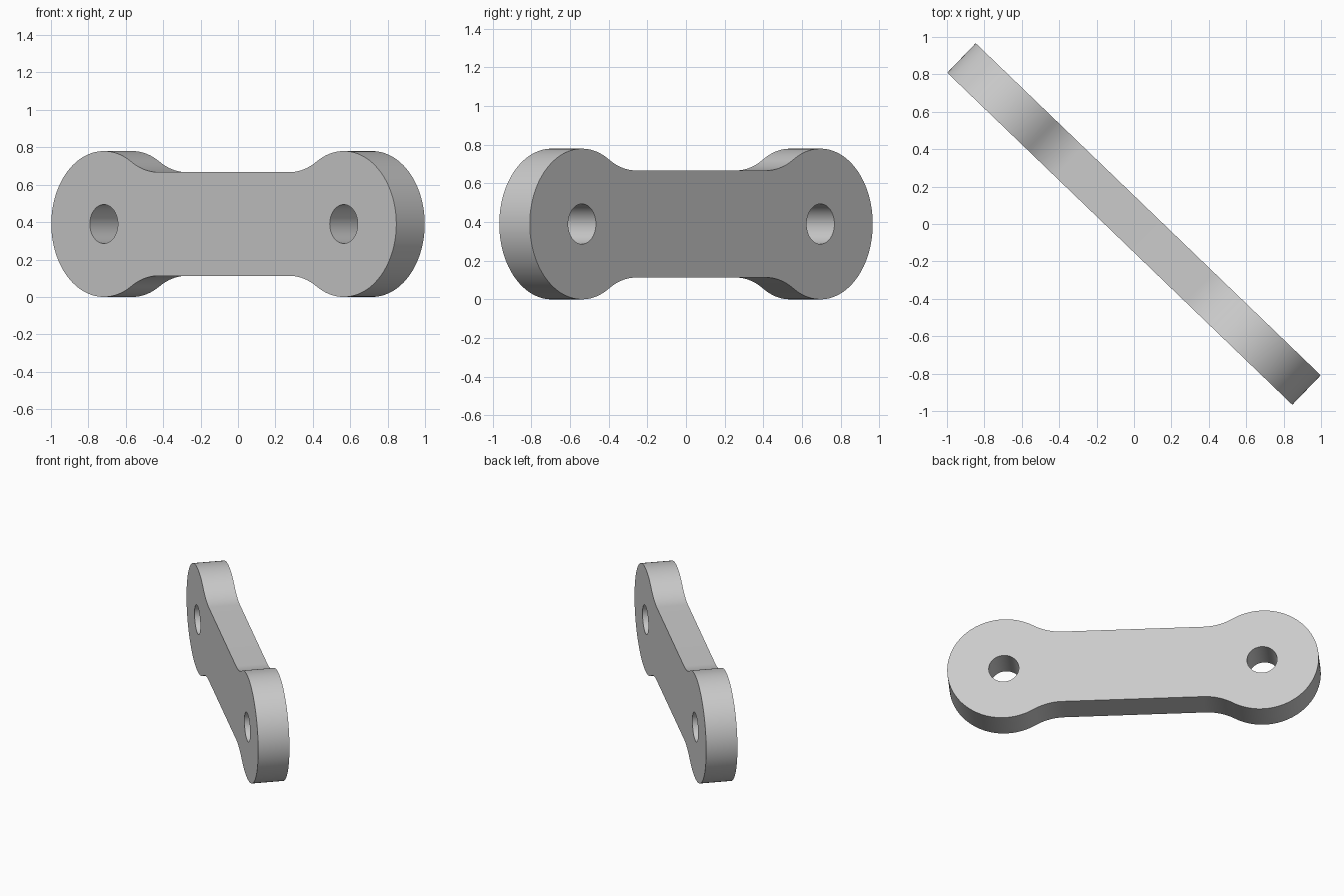
import bpy
import bmesh
from math import atan2, cos, sin, pi, sqrt, radians
from mathutils import Matrix, Vector

cube = bpy.data.objects.get("Cube")
if cube:
    bpy.data.objects.remove(cube, do_unlink=True)

HEAD_R = 0.39       # rounded ends
HOLE_R = 0.104
HOLE_X = 0.89       # pivot distance from the middle
WAIST = 0.277       # half height of the straight bar
FILLET_R = 0.39
THICK = 0.219
YAW = radians(-43.9)


def arc(cx, cy, r, start, end, steps):
    return [(cx + r * cos(start + (end - start) * i / steps),
             cy + r * sin(start + (end - start) * i / steps)) for i in range(steps + 1)]


# One quarter of the outline: end arc, then the fillet into the waist
fillet_y = WAIST + FILLET_R
fillet_x = HOLE_X - sqrt((HEAD_R + FILLET_R) ** 2 - fillet_y ** 2)
touch = atan2(fillet_y, fillet_x - HOLE_X)
quarter = arc(HOLE_X, 0, HEAD_R, 0, touch, 32)
quarter += arc(fillet_x, fillet_y, FILLET_R, touch - pi, -pi / 2, 12)[1:]

# Mirror the quarter into the full closed outline
half = quarter + [(-x, y) for x, y in reversed(quarter)]
outline = half + [(x, -y) for x, y in reversed(half[1:-1])]
holes = [arc(s * HOLE_X, 0, HOLE_R, 0, 2 * pi, 48)[:-1] for s in (-1, 1)]

# Fill the outline around the pivot holes and extrude it to a plate
bm = bmesh.new()
edges = []
for loop in [outline] + holes:
    verts = [bm.verts.new((x, -THICK / 2, z)) for x, z in loop]
    edges += [bm.edges.new((a, b)) for a, b in zip(verts, verts[1:] + verts[:1])]
bmesh.ops.triangle_fill(bm, edges=edges, use_beauty=True, normal=Vector((0, -1, 0)))
result = bmesh.ops.extrude_face_region(bm, geom=bm.faces[:], use_keep_orig=True)
moved = [g for g in result["geom"] if isinstance(g, bmesh.types.BMVert)]
bmesh.ops.translate(bm, verts=moved, vec=(0, THICK, 0))
bmesh.ops.recalc_face_normals(bm, faces=bm.faces[:])

# Stand the link upright and turn it across the diagonal
bm.transform(Matrix.Translation((0, 0, HEAD_R)) @ Matrix.Rotation(YAW, 4, "Z"))

mesh = bpy.data.meshes.new("link_plate")
bm.to_mesh(mesh)
bm.free()
link = bpy.data.objects.new("link_plate", mesh)
bpy.context.collection.objects.link(link)

# Plain grey material
grey = bpy.data.materials.new("light_grey")
grey.use_nodes = True
colour = (0.6, 0.6, 0.6, 1)
grey.diffuse_color = colour
grey.node_tree.nodes["Principled BSDF"].inputs["Base Color"].default_value = colour
mesh.materials.append(grey)

# Smooth rims with sharp face borders
bpy.ops.object.select_all(action="DESELECT")
link.select_set(True)
bpy.context.view_layer.objects.active = link
bpy.ops.object.shade_smooth_by_angle(angle=radians(30))
